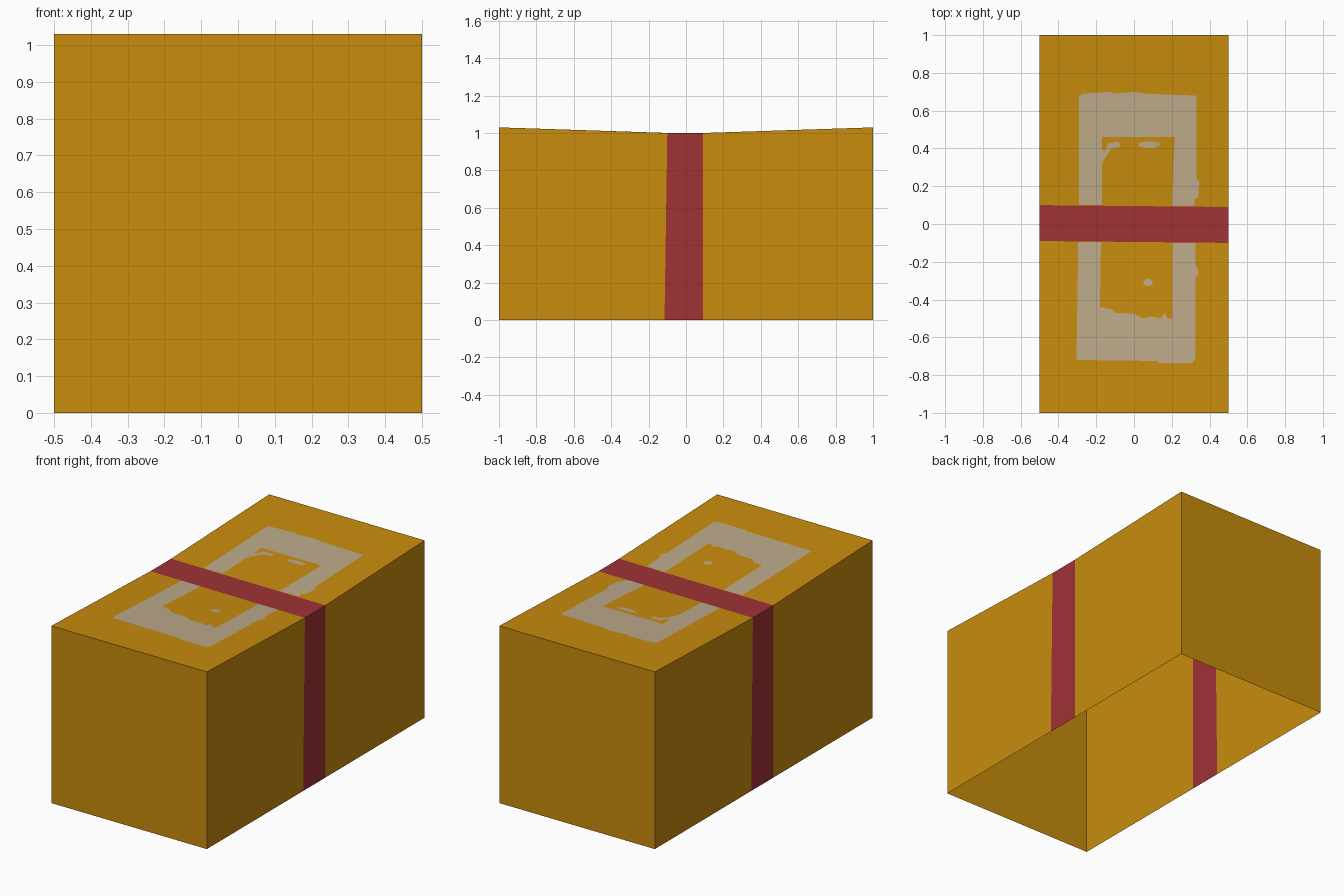
import bpy, bmesh, math

cube = bpy.data.objects.get("Cube")
if cube:
    bpy.data.objects.remove(cube, do_unlink=True)


def make_material(name, color):
    mat = bpy.data.materials.new(name)
    mat.use_nodes = True
    rgba = (*color, 1.0)
    mat.diffuse_color = rgba
    mat.node_tree.nodes["Principled BSDF"].inputs["Base Color"].default_value = rgba
    return mat


ochre = make_material("ochre_cardboard", (0.578, 0.262, 0.004))
red = make_material("red_band", (0.352, 0.032, 0.037))
beige = make_material("beige_marking", (0.51, 0.407, 0.258))

HALF_WIDTH, HALF_LENGTH = 0.5, 1.0
FOLD, RISE = 0.1, 0.03


def lid_height(y):
    """Lid is flat under the band and rises gently toward both ends."""
    return 1 + RISE * max(0, abs(y) - FOLD) / (HALF_LENGTH - FOLD)


def add_object(name, bm, materials):
    mesh = bpy.data.meshes.new(name)
    bm.to_mesh(mesh)
    bm.free()
    for mat in materials:
        mesh.materials.append(mat)
    obj = bpy.data.objects.new(name, mesh)
    bpy.context.collection.objects.link(obj)
    return obj


# Carton: open-bottomed shell swept along y, middle section is the red band
# Each station: lower and upper y on the right wall, upper and lower y on the left wall
stations = [
    (-1, -1, -1, -1),
    (-0.115, -0.1, -0.09, -0.09),
    (0.09, 0.09, 0.1, 0.115),
    (1, 1, 1, 1),
]
bm = bmesh.new()
rings = []
for low_r, high_r, high_l, low_l in stations:
    rings.append([
        bm.verts.new((HALF_WIDTH, low_r, 0)),
        bm.verts.new((HALF_WIDTH, high_r, lid_height(high_r))),
        bm.verts.new((-HALF_WIDTH, high_l, lid_height(high_l))),
        bm.verts.new((-HALF_WIDTH, low_l, 0)),
    ])
for section, (a, b) in enumerate(zip(rings, rings[1:])):
    for i in range(3):
        face = bm.faces.new((a[i], b[i], b[i + 1], a[i + 1]))
        face.material_index = 1 if section == 1 else 0
bm.faces.new(rings[0])
bm.faces.new(rings[-1][::-1])
bmesh.ops.recalc_face_normals(bm, faces=bm.faces[:])
add_object("carton", bm, [ochre, red])


# Painted markings: thin sheets lying just above the sloping lid
def marking(name, outline):
    bm = bmesh.new()
    face = bm.faces.new([bm.verts.new((x, y, lid_height(y) + 0.002)) for x, y in outline])
    face.normal_update()
    if face.normal.z < 0:
        face.normal_flip()
    bmesh.ops.triangulate(bm, faces=[face])
    return add_object(name, bm, [beige])


marking("back_frame_marking", [
    (-.29, .1), (-.29, .68), (-.27, .69), (-.13, .7), (-.11, .69), (0, .7),
    (.06, .69), (.33, .68), (.33, .24), (.345, .23), (.34, .14), (.32, .13),
    (.32, .095), (.2, .095), (.215, .46), (-.17, .46), (-.17, .39), (-.15, .39),
    (-.14, .43), (-.08, .435), (-.07, .41), (-.12, .4), (-.16, .34),
    (-.17, .31), (-.17, .1),
])
marking("front_frame_marking", [
    (-.295, -.095), (-.305, -.72), (.12, -.725), (.13, -.735), (.31, -.735),
    (.325, -.71), (.325, -.28), (.34, -.27), (.335, -.23), (.325, -.22),
    (.325, -.1), (.205, -.1), (.205, -.5), (.175, -.5), (.165, -.47), (.14, -.5),
    (.09, -.49), (.05, -.5), (0, -.475), (-.1, -.47), (-.12, -.45),
    (-.18, -.44), (-.175, -.095),
])


# Small stray marks inside the frame
def oval(cx, cy, rx, ry, sides=8):
    angles = [math.tau * (i + 0.5) / sides for i in range(sides)]
    return [(cx + rx * math.cos(a), cy + ry * math.sin(a)) for a in angles]


marking("dash_marking", oval(0.08, 0.42, 0.06, 0.018))
marking("dot_marking", oval(0.075, -0.31, 0.026, 0.02))
